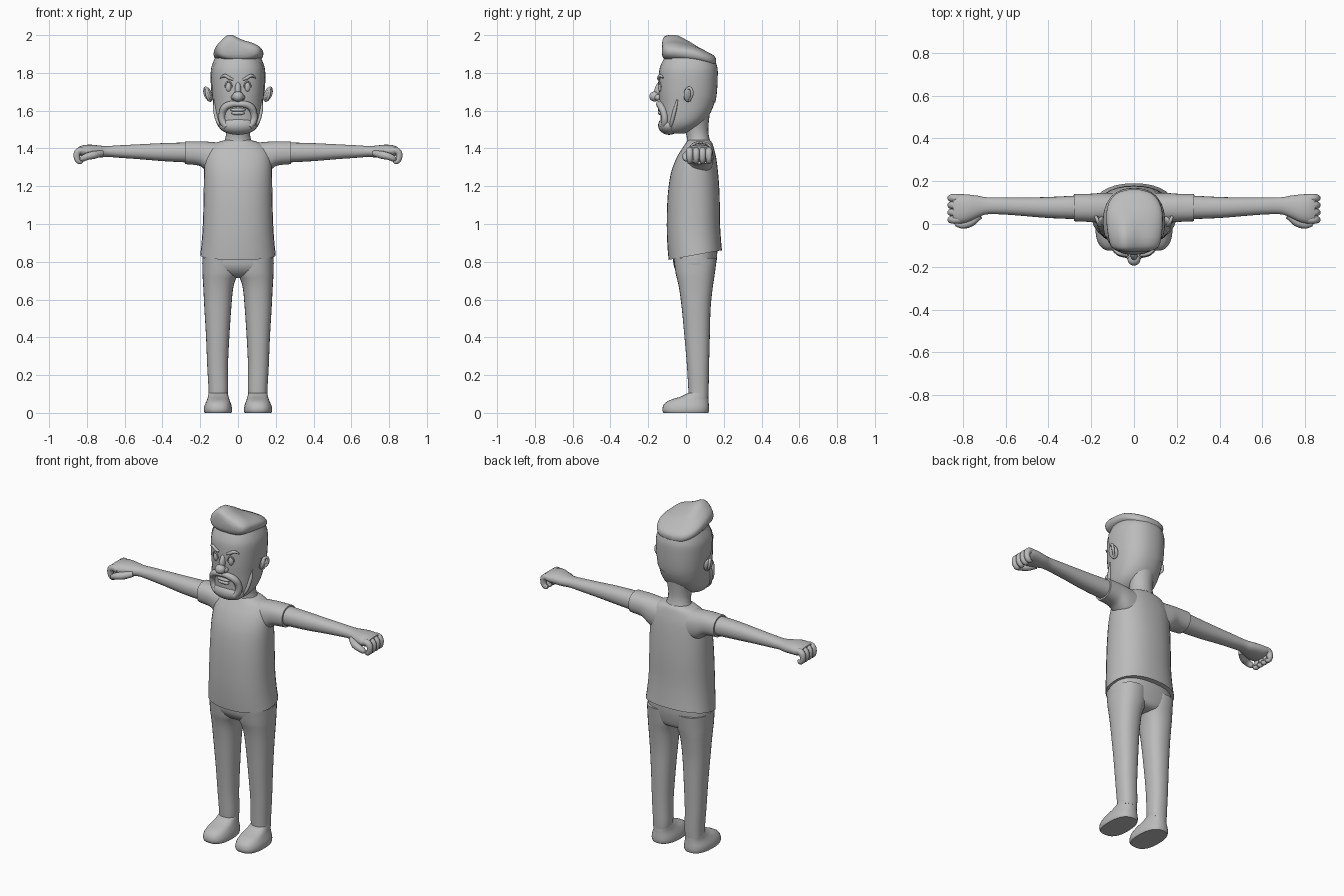
import bpy, bmesh, math
from mathutils import Vector

grey = bpy.data.materials.new("soft grey")
grey.diffuse_color = (0.5, 0.5, 0.5, 1)


def finish(ob, mirror=False, angle=50):
    ob.data.materials.clear()
    ob.data.materials.append(grey)
    bpy.ops.object.select_all(action='DESELECT')
    bpy.context.view_layer.objects.active = ob
    ob.select_set(True)
    bpy.ops.object.shade_smooth_by_angle(angle=math.radians(angle))
    if mirror:
        m = ob.modifiers.new("mirror", 'MIRROR')
        m.use_clip = False
        m.merge_threshold = 0.0001
    return ob


def spline(rings, k):
    """Catmull-Rom interpolation between section rings."""
    out = []
    for i in range(len(rings) - 1):
        p = [rings[max(0, min(len(rings) - 1, i + j))] for j in (-1, 0, 1, 2)]
        for s in range(k):
            t = s / k
            out.append([0.5 * (2 * b + (c - a) * t + (2 * a - 5 * b + 4 * c - d) * t * t
                               + (3 * b - a - 3 * c + d) * t ** 3) for a, b, c, d in zip(*p)])
    out.append(list(rings[-1]))
    return out


def loft(name, rings, axis='Z', n=32, power=2.0, k=3, warp=None, cuts=(), mirror=False, angle=50):
    """Rings are (t, a0, a1, b0, b1): position on the axis and section bounds."""
    bm = bmesh.new()
    loops = []
    for t, a0, a1, b0, b1 in spline(rings, k):
        loop = []
        for i in range(n):
            u = 2 * math.pi * i / n
            c, s = math.cos(u), math.sin(u)
            a = (a0 + a1) / 2 + (a1 - a0) / 2 * math.copysign(abs(c) ** (2 / power), c)
            b = (b0 + b1) / 2 + (b1 - b0) / 2 * math.copysign(abs(s) ** (2 / power), s)
            co = {'Z': (a, b, t), 'X': (t, a, b), 'Y': (a, t, b)}[axis]
            loop.append(bm.verts.new(warp(Vector(co)) if warp else co))
        loops.append(loop)
    for l0, l1 in zip(loops, loops[1:]):
        for i in range(n):
            bm.faces.new((l0[i], l0[(i + 1) % n], l1[(i + 1) % n], l1[i]))
    bm.faces.new(loops[0])
    bm.faces.new(loops[-1])
    bmesh.ops.recalc_face_normals(bm, faces=bm.faces)
    for co, no in cuts:
        bmesh.ops.bisect_plane(bm, geom=bm.verts[:] + bm.edges[:] + bm.faces[:],
                               plane_co=co, plane_no=no, clear_inner=True)
    me = bpy.data.meshes.new(name)
    bm.to_mesh(me)
    bm.free()
    ob = bpy.data.objects.new(name, me)
    bpy.context.collection.objects.link(ob)
    return finish(ob, mirror, angle)


def ball(name, loc, size, rot=(0, 0, 0), mirror=False):
    bpy.ops.mesh.primitive_uv_sphere_add(segments=20, ring_count=12)
    ob = bpy.context.object
    ob.name = name
    ob.scale, ob.rotation_euler, ob.location = size, rot, loc
    bpy.ops.object.transform_apply(location=True, rotation=True, scale=True)
    return finish(ob, mirror)


def tube(name, pts, radius, mirror=True):
    """Points are (x, y, z, relative radius)."""
    cu = bpy.data.curves.new(name, 'CURVE')
    cu.dimensions = '3D'
    cu.bevel_depth, cu.bevel_resolution, cu.resolution_u = radius, 3, 5
    cu.use_fill_caps = True
    sp = cu.splines.new('BEZIER')
    sp.bezier_points.add(len(pts) - 1)
    for bp, p in zip(sp.bezier_points, pts):
        bp.co, bp.radius = p[:3], p[3]
        bp.handle_left_type = bp.handle_right_type = 'AUTO'
    ob = bpy.data.objects.new(name, cu)
    bpy.context.collection.objects.link(ob)
    bpy.ops.object.select_all(action='DESELECT')
    bpy.context.view_layer.objects.active = ob
    ob.select_set(True)
    bpy.ops.object.convert(target='MESH')
    return finish(bpy.context.object, mirror)


# Shirt: body with a hem that rises to the back, plus sleeves
def hem(v):
    f = max(0, min(1, (1.05 - v.z) / 0.2))
    v.z += 0.18 * (v.y - 0.045) * f
    return v

loft("shirt", [(0.835, -.2, .2, -.092, .19), (0.9, -.193, .193, -.098, .185), (1.0, -.186, .186, -.102, .18),
               (1.15, -.182, .182, -.097, .178), (1.27, -.18, .18, -.08, .17), (1.35, -.175, .175, -.05, .16),
               (1.4, -.155, .155, -.02, .148), (1.43, -.115, .115, 0, .138), (1.445, -.065, .065, .01, .125)],
     power=2.3, warp=hem)
loft("sleeve", [(0.09, 0, .145, 1.25, 1.43), (0.15, .005, .145, 1.27, 1.435), (0.18, .008, .143, 1.292, 1.437),
                (0.21, .01, .141, 1.31, 1.438), (0.28, .013, .141, 1.317, 1.438)],
     axis='X', power=2.3, mirror=True)

# Arms, palms and curled fingers
loft("arm", [(0.25, .022, .134, 1.325, 1.432), (0.4, .028, .126, 1.333, 1.428), (0.52, .038, .124, 1.343, 1.422),
             (0.62, .045, .124, 1.35, 1.417), (0.69, .045, .125, 1.355, 1.413), (0.73, .03, .132, 1.352, 1.415),
             (0.78, .008, .138, 1.352, 1.42), (0.82, .003, .139, 1.355, 1.417), (0.845, .008, .134, 1.368, 1.408)],
     axis='X', n=24, power=2.2, mirror=True)
for i, y in enumerate((.02, .054, .088, .121)):
    tube("finger_%d" % (i + 1), [(.80, y, 1.385, 1), (.842, y, 1.387, 1.05), (.854, y, 1.357, .95),
                                 (.838, y, 1.33, .8), (.822, y, 1.333, .4)], .018)
tube("thumb", [(.72, .04, 1.375, .9), (.765, .008, 1.365, 1.2), (.80, -.003, 1.357, 1.05),
               (.825, .003, 1.345, .9), (.836, .01, 1.34, .3)], .018)

# Trousers: pelvis and tapering legs
loft("trouser_seat", [(0.715, -.06, .06, .01, .10), (0.73, -.12, .12, -.03, .14), (0.77, -.184, .184, -.062, .155),
                      (0.83, -.186, .186, -.07, .165), (0.9, -.18, .18, -.07, .165)], power=2.5)
loft("trouser_leg", [(0.085, .055, .155, .015, .118), (0.13, .052, .156, .012, .12), (0.25, .053, .163, .005, .122),
                     (0.4, .046, .169, -.008, .126), (0.55, .036, .178, -.022, .13), (0.65, .027, .183, -.035, .14),
                     (0.7, .015, .186, -.045, .147), (0.74, .0, .188, -.055, .153), (0.82, .0, .188, -.066, .163)],
     n=28, power=2.3, mirror=True)


# Shoes with a wide toe
def toe(v):
    if v.y < 0.02:
        v.x += 0.05 * (v.y - 0.02) * (-1 if v.x > 0.105 else 1) * 0.5
    return v

loft("shoe", [(0, .036, .176, -.118, .118), (0.012, .032, .18, -.125, .122), (0.035, .034, .178, -.122, .122),
              (0.055, .04, .17, -.108, .12), (0.072, .046, .163, -.075, .119), (0.085, .05, .159, -.03, .118),
              (0.105, .055, .155, .01, .116)], n=28, power=2.4, k=2, warp=toe, mirror=True)

# Neck and head
loft("neck", [(1.41, -.085, .085, .0, .14), (1.45, -.068, .068, .005, .125), (1.5, -.064, .064, -.005, .118),
              (1.58, -.08, .08, -.02, .125)], n=24)
HEAD = [(1.478, -.05, .05, -.1, -.01), (1.495, -.085, .085, -.122, .03), (1.53, -.112, .112, -.133, .085),
        (1.58, -.125, .125, -.136, .125), (1.64, -.132, .132, -.14, .15), (1.7, -.138, .138, -.144, .16),
        (1.78, -.141, .141, -.144, .164), (1.83, -.137, .137, -.138, .162), (1.88, -.118, .118, -.115, .145)]
loft("head", HEAD, n=40, power=2.3)
# Short hair layer on the sides and back
SIDES = [(t, a0 - .004, a1 + .004, b0 - .004, b1 + .004) for t, a0, a1, b0, b1 in HEAD]
loft("short_hair", SIDES, n=40, power=2.3,
     cuts=[((0, .05, 1.69), (0, .45, 1)), ((0, -.04, 1.75), (0, 1, .25))])


# Swept quiff with an off-centre peak
def peak(v):
    if v.z > 1.9:
        w = max(0, min(1, (0.08 - v.y) / 0.12)) * min(1, (v.z - 1.9) / 0.05)
        v.z += w * (0.032 * math.exp(-((v.x + .045) / .045) ** 2) - 0.1 * max(0, v.x))
    return v

loft("quiff", [(-.128, -.05, .06, 1.9, 1.935), (-.12, -.088, .095, 1.878, 1.957), (-.1, -.11, .118, 1.866, 1.97),
               (-.06, -.12, .128, 1.86, 1.973), (0, -.128, .134, 1.855, 1.957), (.06, -.128, .132, 1.85, 1.937),
               (.11, -.112, .114, 1.842, 1.913), (.145, -.078, .08, 1.838, 1.893), (.16, -.03, .03, 1.85, 1.875)],
     axis='Y', power=2.5, warp=peak)

# Ears
ball("ear", (.155, .012, 1.685), (.014, .026, .04), (.1, .25, .5), True)
tube("ear_rim", [(.145, -.005, 1.66, .6), (.163, .0, 1.705, 1), (.172, .02, 1.72, 1), (.175, .032, 1.69, 1),
                 (.155, .018, 1.652, .7)], .008)

# Eyes, lids and brows
ball("eye", (.05, -.137, 1.725), (.015, .011, .025), (0, 0, .15), True)
tube("eyelid", [(.031, -.142, 1.722, .6), (.038, -.144, 1.745, 1), (.05, -.143, 1.753, 1),
                (.063, -.138, 1.745, 1), (.069, -.132, 1.722, .6)], .004)
tube("eyebrow", [(.026, -.144, 1.765, .7), (.045, -.144, 1.772, 1), (.07, -.137, 1.785, 1),
                 (.094, -.121, 1.774, .4)], .009)

# Nose
ball("nose_tip", (0, -.166, 1.675), (.03, .028, .027))
ball("nose_bridge", (0, -.142, 1.71), (.017, .025, .045), (-.25, 0, 0))
ball("nostril", (.022, -.15, 1.67), (.015, .018, .016), (0, 0, 0), True)

# Moustache, lips and chin beard
tube("moustache", [(0, -.142, 1.634, .8), (.035, -.14, 1.634, 1.1), (.068, -.13, 1.618, 1.15), (.083, -.116, 1.585, 1.1),
                   (.082, -.112, 1.545, 1.1), (.06, -.12, 1.515, 1)], .017)
ball("beard", (0, -.09, 1.522), (.1, .058, .05))
ball("upper_lip", (0, -.135, 1.604), (.042, .014, .01))
ball("lower_lip", (0, -.135, 1.587), (.036, .014, .011))
tube("beard_edge", [(.126, -.045, 1.66, .4), (.122, -.06, 1.6, 1), (.105, -.075, 1.54, 1), (.08, -.085, 1.505, .6)], .01)
